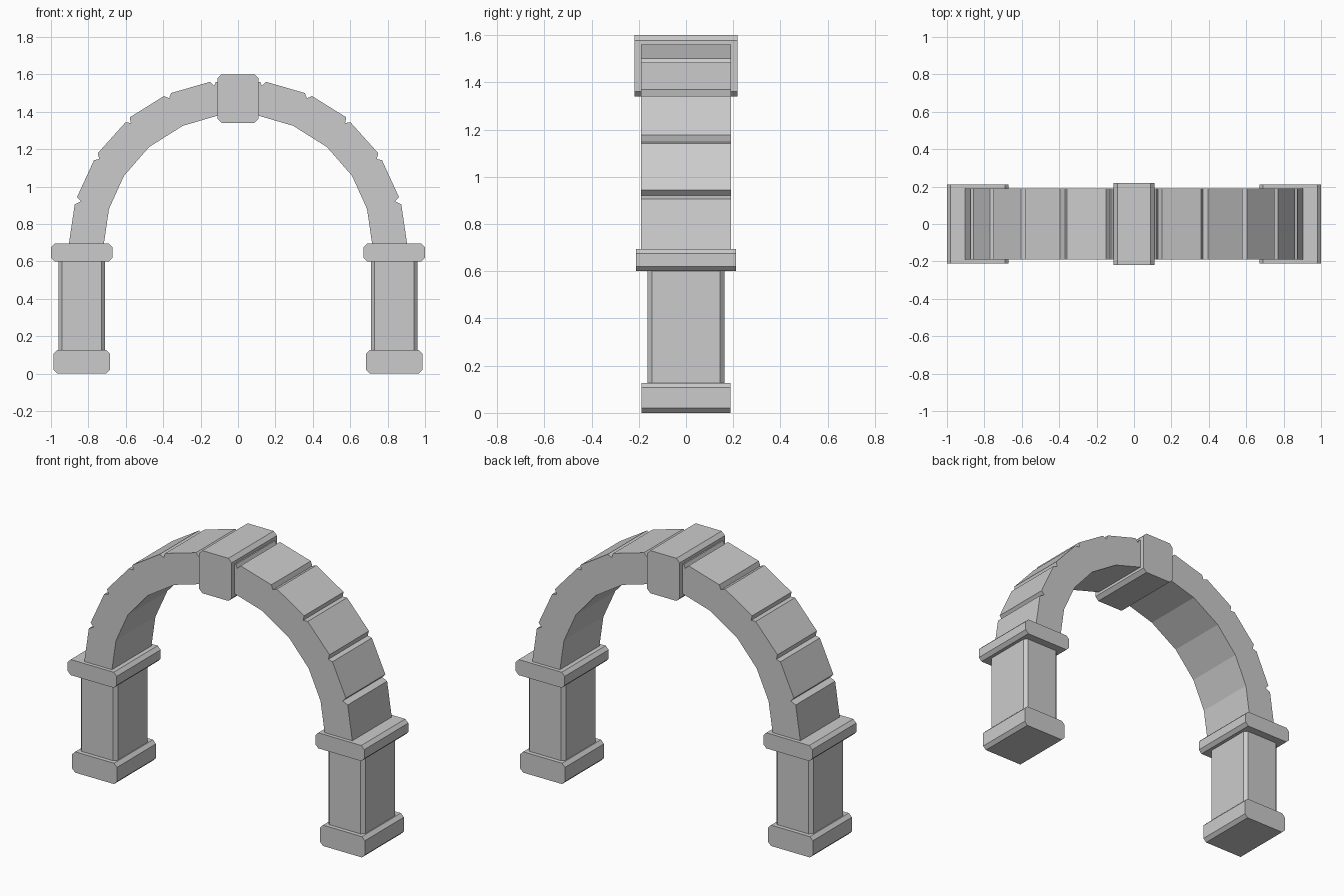
import bpy, bmesh

if "Cube" in bpy.data.objects:
    bpy.data.objects.remove(bpy.data.objects["Cube"])


def prism(name, pts, lo, hi, axis):
    """Extrude a 2D outline from lo to hi along 'y' (xz outline) or 'z' (xy outline)."""
    def place(p, d):
        return (p[0], d, p[1]) if axis == 'y' else (p[0], p[1], d)
    bm = bmesh.new()
    a = [bm.verts.new(place(p, lo)) for p in pts]
    b = [bm.verts.new(place(p, hi)) for p in pts]
    n = len(pts)
    for i in range(n):
        j = (i + 1) % n
        bm.faces.new((a[i], a[j], b[j], b[i]))
    caps = [bm.faces.new(a), bm.faces.new(b)]
    bmesh.ops.recalc_face_normals(bm, faces=bm.faces)
    if n > 8:
        bmesh.ops.triangulate(bm, faces=caps)
    mesh = bpy.data.meshes.new(name)
    bm.to_mesh(mesh)
    bm.free()
    ob = bpy.data.objects.new(name, mesh)
    bpy.context.collection.objects.link(ob)
    return ob


def chamfered(x0, x1, v0, v1, c=0.02):
    """Rectangle outline with cut corners."""
    return [(x0 + c, v0), (x1 - c, v0), (x1, v0 + c), (x1, v1 - c),
            (x1 - c, v1), (x0 + c, v1), (x0, v1 - c), (x0, v0 + c)]


# Two pillars: foot, shaft and cap
for side, s in (("left", -1), ("right", 1)):
    def span(a, b):
        return sorted((s * a, s * b))
    prism(side + "_pillar_base", chamfered(*span(0.685, 0.987), 0, 0.127), -0.188, 0.188, 'y')
    prism(side + "_pillar_shaft", chamfered(*span(0.71, 0.96), -0.163, 0.163), 0.127, 0.6, 'z')
    prism(side + "_pillar_cap", chamfered(*span(0.67, 1.0), 0.6, 0.695), -0.212, 0.212, 'y')

# Arch ring with notched stone joints on the outer edge
outer = [(0.904, 0.695), (0.873, 0.905), (0.840, 0.921), (0.861, 0.943),
         (0.770, 1.141), (0.742, 1.148), (0.750, 1.178),
         (0.603, 1.342), (0.573, 1.341), (0.579, 1.370),
         (0.396, 1.484), (0.368, 1.472), (0.358, 1.500),
         (0.150, 1.560), (0.128, 1.538), (0.118, 1.560)]
inner = [(0.107, 1.380), (0.295, 1.325), (0.476, 1.211),
         (0.610, 1.057), (0.690, 0.880), (0.717, 0.695)]


def mirrored(pts):
    return [(-x, z) for x, z in reversed(pts)]


prism("arch_ring", outer + mirrored(outer) + mirrored(inner) + inner, -0.19, 0.19, 'y')

# Keystone
prism("keystone", chamfered(-0.11, 0.11, 1.34, 1.6, 0.022), -0.218, 0.218, 'y')
